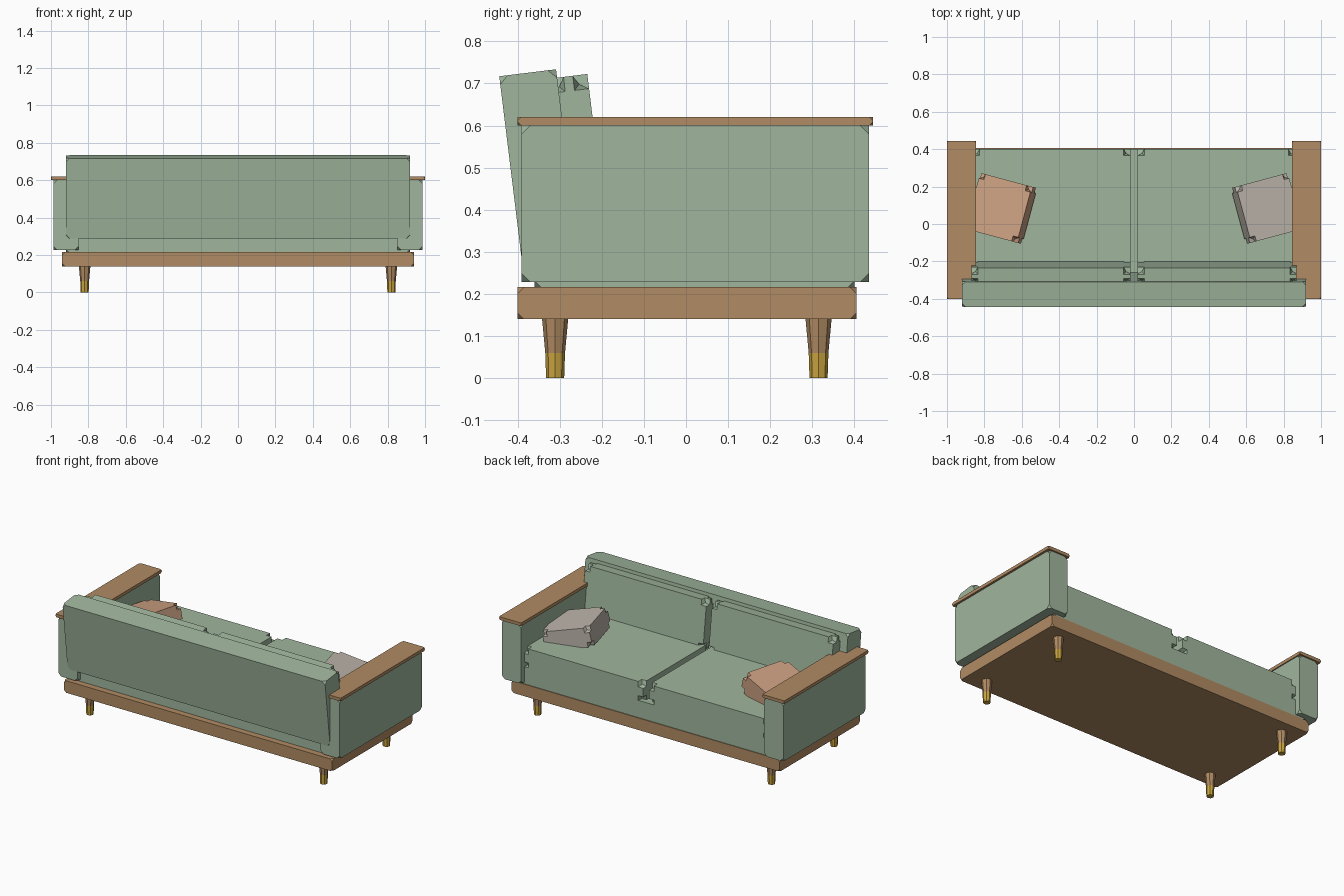
import bpy, bmesh, math
from mathutils import Matrix, Euler

if "Cube" in bpy.data.objects:
    bpy.data.objects.remove(bpy.data.objects["Cube"])


def material(name, rgb):
    m = bpy.data.materials.new(name)
    m.diffuse_color = (*rgb, 1)
    m.use_nodes = True
    m.node_tree.nodes["Principled BSDF"].inputs["Base Color"].default_value = m.diffuse_color
    return m


GREEN = material("sage fabric", (0.35, 0.47, 0.34))
WOOD = material("oak wood", (0.44, 0.26, 0.125))
BRASS = material("brass", (0.58, 0.37, 0.05))
RUST = material("terracotta fabric", (0.60, 0.35, 0.22))
CREAM = material("cream fabric", (0.50, 0.46, 0.40))


def finish(bm, name, mat):
    bmesh.ops.recalc_face_normals(bm, faces=bm.faces)
    me = bpy.data.meshes.new(name)
    bm.to_mesh(me)
    bm.free()
    me.materials.append(mat)
    ob = bpy.data.objects.new(name, me)
    bpy.context.collection.objects.link(ob)
    return ob


def block(name, mat, center, size, cut, segments=1, rot=(0, 0, 0)):
    """Box with its eight corners cut off (one segment) or notched (two)."""
    bm = bmesh.new()
    bmesh.ops.create_cube(bm, size=1, matrix=Matrix.Diagonal((*size, 1)))
    bmesh.ops.bevel(bm, geom=bm.verts[:], offset=cut, offset_type='OFFSET',
                    segments=segments, profile=0.5 if segments == 1 else 0.0,
                    affect='VERTICES', clamp_overlap=True)
    ob = finish(bm, name, mat)
    ob.location = center
    ob.rotation_euler = Euler(rot)
    return ob


def span(name, mat, lo, hi, cut, segments=1):
    """Block given by its two opposite corners."""
    return block(name, mat, [(a + b) / 2 for a, b in zip(lo, hi)],
                 [b - a for a, b in zip(lo, hi)], cut, segments)


def taper(name, mat, x, y, z0, z1, r0, r1):
    """Eight-sided tapered post."""
    bm = bmesh.new()
    bmesh.ops.create_cone(bm, cap_ends=True, segments=8, radius1=r0, radius2=r1,
                          depth=z1 - z0,
                          matrix=Matrix.Translation((x, y, (z0 + z1) / 2)))
    return finish(bm, name, mat)


# Plinth, upholstered deck and leaning back
LEAN = 0.122
span("wood_base", WOOD, (-0.94, -0.40, 0.14), (0.94, 0.405, 0.216), 0.015)
span("deck", GREEN, (-0.92, -0.36, 0.216), (0.92, 0.40, 0.325), 0.015)
block("backrest", GREEN, (0, -0.35, 0.511), (1.84, 0.136, 0.432), 0.02,
      rot=(LEAN, 0, 0))

for side, s in (("left", -1), ("right", 1)):
    # Arm with wooden cap
    block(side + "_arm", GREEN, (s * 0.919, 0.022, 0.414), (0.135, 0.825, 0.372), 0.02)
    block(side + "_arm_cap", WOOD, (s * 0.9225, 0.022, 0.61), (0.155, 0.845, 0.02), 0.009)

    # Seat and back cushions
    block(side + "_seat_cushion", GREEN, (s * 0.44, 0.07, 0.382), (0.84, 0.66, 0.125),
          0.035, 2)
    block(side + "_back_cushion", GREEN, (s * 0.445, -0.262, 0.568), (0.85, 0.092, 0.30),
          0.035, 2, rot=(LEAN, 0, 0))

    # Throw pillow, inner edge raised
    block(side + "_throw_pillow", RUST if s < 0 else CREAM, (s * 0.71, 0.083, 0.482),
          (0.295, 0.31, 0.12), 0.03, 2, rot=(0, s * 0.25, s * -math.radians(-15)))

    # Legs with brass feet
    for end, y in (("back", -0.311), ("front", 0.315)):
        taper(f"{side}_{end}_leg", WOOD, s * 0.82, y, 0.06, 0.14, 0.0235, 0.031)
        taper(f"{side}_{end}_foot", BRASS, s * 0.82, y, 0.0, 0.06, 0.0215, 0.0235)
